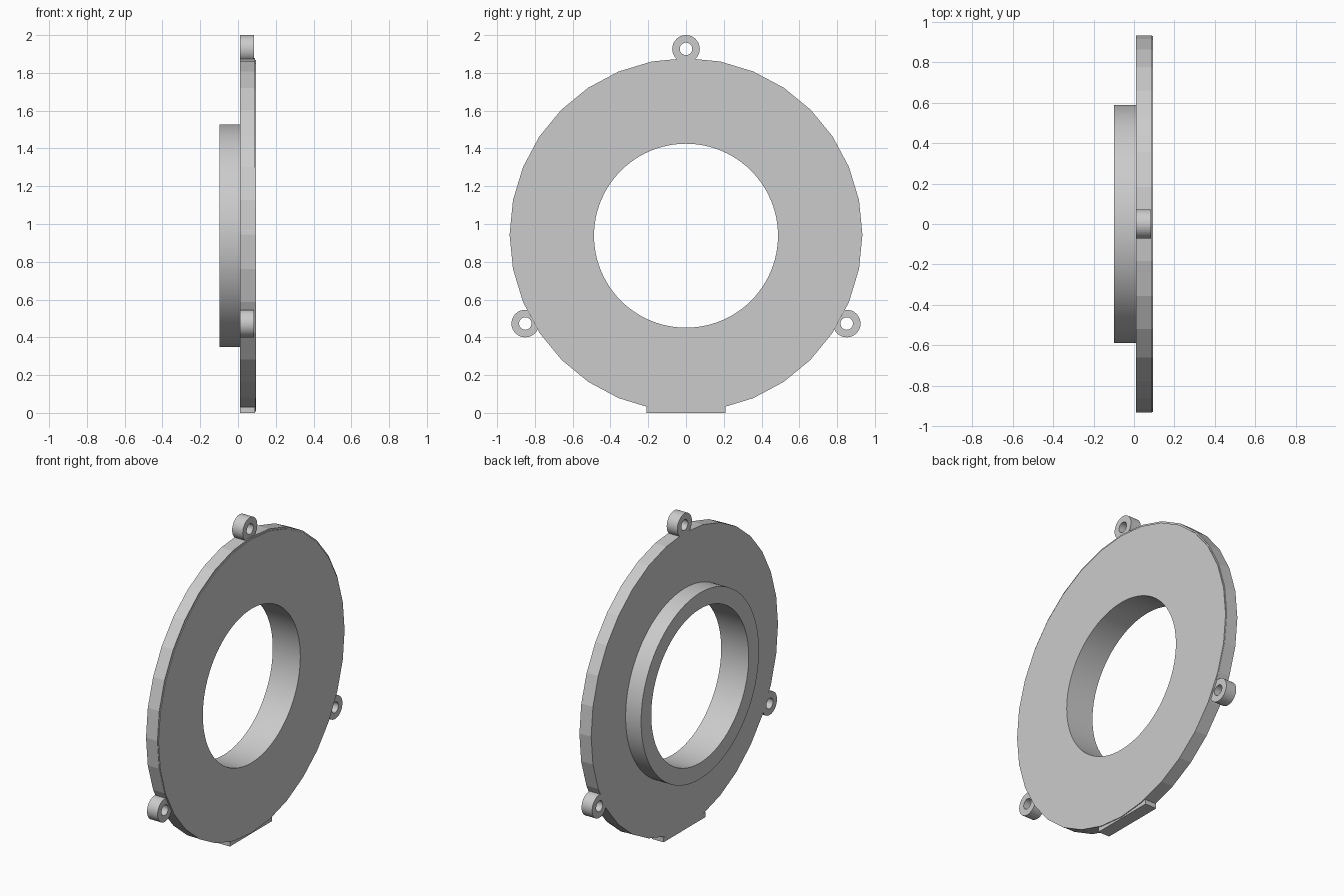
import bpy, bmesh
from math import sin, cos, pi, radians

cube = bpy.data.objects.get("Cube")
if cube:
    bpy.data.objects.remove(cube)

grey = bpy.data.materials.new("plain grey")
grey.use_nodes = True
colour = (0.6, 0.6, 0.6, 1)
grey.diffuse_color = colour
grey.node_tree.nodes["Principled BSDF"].inputs["Base Color"].default_value = colour

STEPS = 96


def finish(name, bm, smooth_angle):
    bmesh.ops.recalc_face_normals(bm, faces=bm.faces)
    mesh = bpy.data.meshes.new(name)
    bm.to_mesh(mesh)
    bm.free()
    mesh.materials.append(grey)
    obj = bpy.data.objects.new(name, mesh)
    bpy.context.collection.objects.link(obj)
    bpy.ops.object.select_all(action="DESELECT")
    obj.select_set(True)
    bpy.context.view_layer.objects.active = obj
    bpy.ops.object.shade_smooth_by_angle(angle=radians(smooth_angle))
    return obj


def outline(y, z, radius, sides):
    """Points evenly spaced along a regular polygon in the YZ plane."""
    corners = [(y + radius * sin(2 * pi * i / sides), z + radius * cos(2 * pi * i / sides))
               for i in range(sides)]
    per = STEPS // sides
    points = []
    for i, (y0, z0) in enumerate(corners):
        y1, z1 = corners[(i + 1) % sides]
        points += [(y0 + (y1 - y0) * k / per, z0 + (z1 - z0) * k / per) for k in range(per)]
    return points


def pierced_disc(name, x0, x1, hole, rim, smooth_angle=30):
    """Disc along X with a hole; hole and rim are (y, z, radius, sides)."""
    bm = bmesh.new()
    inner, outer = outline(*hole), outline(*rim)
    loops = [[bm.verts.new((x, *p)) for p in pts]
             for x, pts in ((x0, inner), (x0, outer), (x1, outer), (x1, inner))]
    for a, b in zip(loops, loops[1:] + loops[:1]):
        for i in range(STEPS):
            j = (i + 1) % STEPS
            bm.faces.new((a[i], a[j], b[j], b[i]))
    return finish(name, bm, smooth_angle)


# Flange, its slightly smaller front face, and the raised collar behind it
bore = (0, 0.938, 0.487, STEPS)
pierced_disc("flange", 0.01, 0.09, bore, (0, 0.944, 0.934, 32), 5)
pierced_disc("flange_face", 0.09, 0.095, bore, (0, 0.937, 0.93, 32), 5)
pierced_disc("collar", -0.098, 0.01, bore, (0, 0.938, 0.589, STEPS))

# Three screw lugs around the rim
for name, y, z in (("top_lug", 0, 1.927), ("front_lug", -0.851, 0.473), ("back_lug", 0.851, 0.473)):
    pierced_disc(name, 0.01, 0.084, (y, z, 0.033, 32), (y, z, 0.073, 32))

# Flat foot under the flange
bm = bmesh.new()
bmesh.ops.create_cube(bm, size=1)
for v in bm.verts:
    v.co = (0.05 + 0.08 * v.co.x, 0.42 * v.co.y, 0.015 + 0.03 * v.co.z)
finish("foot", bm, 30)
